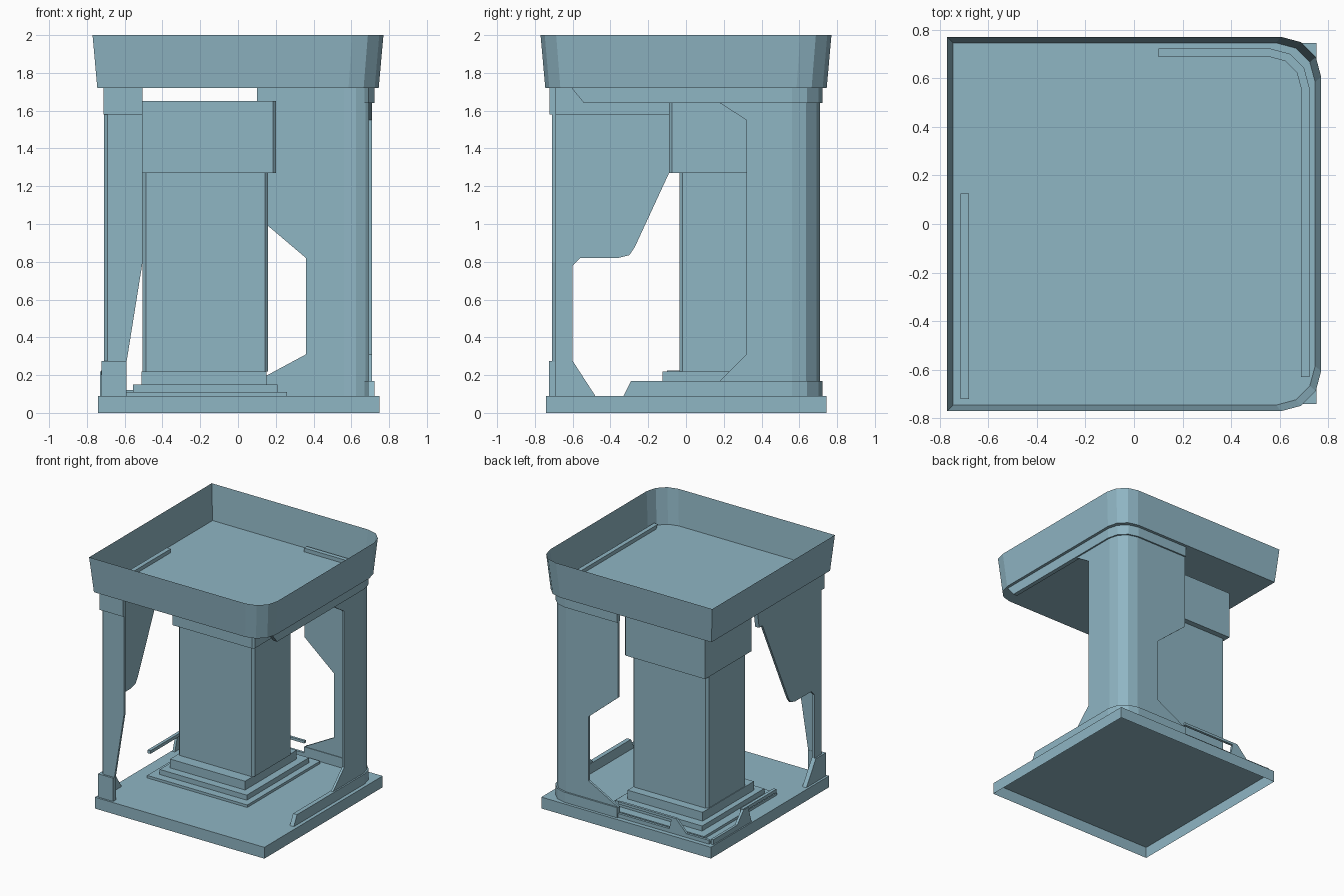
import bpy, bmesh, math

if "Cube" in bpy.data.objects:
    bpy.data.objects.remove(bpy.data.objects["Cube"])

mat = bpy.data.materials.new("steel_blue")
mat.diffuse_color = (0.275, 0.465, 0.55, 1.0)
mat.use_nodes = True
mat.node_tree.nodes["Principled BSDF"].inputs["Base Color"].default_value = mat.diffuse_color


def finish(name, bm):
    me = bpy.data.meshes.new(name)
    bm.to_mesh(me)
    bm.free()
    me.materials.append(mat)
    ob = bpy.data.objects.new(name, me)
    bpy.context.collection.objects.link(ob)
    return ob


def loft(name, low, high, top=True, bottom=True):
    """Join two matching loops of 3D points and cap the chosen ends."""
    bm = bmesh.new()
    a = [bm.verts.new(p) for p in low]
    b = [bm.verts.new(p) for p in high]
    n = len(a)
    for i in range(n):
        j = (i + 1) % n
        bm.faces.new((a[i], a[j], b[j], b[i]))
    if bottom:
        bm.faces.new(a[::-1])
    if top:
        bm.faces.new(b)
    bmesh.ops.recalc_face_normals(bm, faces=bm.faces)
    return finish(name, bm)


def prism(name, pts, z0, z1, **caps):
    return loft(name, [(x, y, z0) for x, y in pts], [(x, y, z1) for x, y in pts], **caps)


def box(name, x0, x1, y0, y1, z0, z1, cut=0.0, cut_left=True, **caps):
    """Box with optionally chamfered vertical edges."""
    c = cut
    right = [(x1 - c, y0), (x1, y0 + c), (x1, y1 - c), (x1 - c, y1)]
    left = [(x0 + c, y1), (x0, y1 - c), (x0, y0 + c), (x0 + c, y0)]
    if c == 0:
        right = [(x1, y0), (x1, y1)]
    if c == 0 or not cut_left:
        left = [(x0, y1), (x0, y0)]
    return prism(name, right + left, z0, z1, **caps)


def panel(name, axis, lo, hi, outline):
    """Upright plate; outline is (position along wall, z)."""
    def place(d):
        return [(d, s, z) if axis == "x" else (s, d, z) for s, z in outline]
    return loft(name, place(lo), place(hi))


def arc(c, r, a0, a1, n=3):
    return [(c[0] + r * math.cos(math.radians(a0 + (a1 - a0) * i / n)),
             c[1] + r * math.sin(math.radians(a0 + (a1 - a0) * i / n)))
            for i in range(n + 1)]


R = 0.56  # where the rounded wall corner begins


def corner(name, outer, thick, z0, z1):
    pts = arc((R, R), outer - R, 0, 90) + arc((R, R), outer - thick - R, 90, 0)
    return prism(name, pts, z0, z1)


# Base slab, hollow underneath
box("base", -0.74, 0.75, -0.74, 0.745, 0, 0.09, bottom=False)


# Open tray with thin flared walls, rounded on the right side
def tray_loop(h, r, z):
    pts = [(-h, h), (-h, -h)]
    pts += arc((h - r, -h + r), r, -90, 0) + arc((h - r, h - r), r, 0, 90)
    return [(x, y, z) for x, y in pts]


loft("tray", tray_loop(0.745, 0.16, 1.72), tray_loop(0.77, 0.165, 2.0), top=False)

# Central pillar, its head and stepped plinth
box("pillar", -0.505, 0.16, -0.035, 0.45, 0.22, 1.27, 0.017, top=False, bottom=False)
box("pillar_head", -0.515, 0.2, -0.09, 0.495, 1.27, 1.65, 0.015, cut_left=False)
box("plinth_top", -0.51, 0.15, -0.125, 0.52, 0.15, 0.22, bottom=False)
box("plinth_middle", -0.555, 0.21, -0.19, 0.59, 0.11, 0.15, bottom=False)
box("plinth_bottom", -0.62, 0.26, -0.255, 0.66, 0.09, 0.11, bottom=False)

# Large rounded corner wall, back right
W, T = 0.71, 0.018
corner("corner_wall", W, T, 0.17, 1.64)
panel("right_wall", "x", W - T, W,
      [(R, 0.17), (R, 1.64), (0.18, 1.64), (0.32, 1.55), (0.32, 0.31), (0.18, 0.17)])
panel("back_wall", "y", W - T, W,
      [(R, 0.17), (R, 1.64), (0.1, 1.64), (0.1, 1.04), (0.36, 0.82), (0.36, 0.31), (0.1, 0.17)])

# Collar under the tray and foot strip of the corner wall
C, CT = 0.722, 0.035
corner("corner_collar", C, CT, 1.64, 1.75)
panel("right_collar", "x", C - CT, C,
      [(R, 1.64), (R, 1.75), (-0.63, 1.75), (-0.54, 1.64)])
panel("back_collar", "y", C - CT, C, [(R, 1.64), (R, 1.75), (0.1, 1.75), (0.1, 1.64)])
corner("corner_foot", C, CT, 0.09, 0.17)
panel("right_foot", "x", C - CT, C, [(R, 0.09), (R, 0.17), (-0.29, 0.17), (-0.33, 0.09)])
panel("back_foot", "y", C - CT, C, [(R, 0.09), (R, 0.17), (0.1, 0.17), (0.1, 0.09)])

# Front left leg: two thin plates with a bevelled outer corner
panel("leg_side", "x", -W, -W + T,
      [(-0.69, 0.09), (-0.6, 0.09), (-0.6, 0.78), (-0.56, 0.82), (-0.36, 0.82),
       (-0.3, 0.835), (-0.27, 0.88), (0.1, 1.68), (0.1, 1.72), (-0.69, 1.72)])
panel("leg_front", "y", -W, -W + T,
      [(-0.69, 0.09), (-0.62, 0.09), (-0.59, 0.27), (-0.505, 0.8), (-0.505, 1.72), (-0.69, 1.72)])
prism("leg_corner", [(-W, -0.69), (-0.69, -W), (-0.69, -0.69)], 0.09, 1.72)

# Leg collar and flared foot
L = 0.713
panel("leg_collar_side", "x", -L, -L + CT,
      [(-0.72, 1.58), (0.1, 1.58), (0.125, 1.75), (-0.72, 1.75)])
panel("leg_collar_front", "y", -C, -C + CT,
      [(-L, 1.58), (-0.505, 1.58), (-0.505, 1.72), (-L, 1.72)])
panel("leg_foot_side", "x", -C, -C + CT,
      [(-0.725, 0.09), (-0.48, 0.09), (-0.6, 0.275), (-0.725, 0.275)])
panel("leg_foot_front", "y", -0.725, -0.725 + CT,
      [(-C, 0.09), (-0.59, 0.09), (-0.59, 0.275), (-C, 0.275)])

# Low kerbs and rails at the back left corner
box("left_rail", -0.725, -0.7, -0.1, 0.32, 0.2, 0.225)
box("back_rail", -0.38, 0.1, 0.69, 0.71, 0.195, 0.215)
panel("left_kerb", "x", -0.73, -0.71,
      [(0.22, 0.09), (0.7, 0.09), (0.7, 0.13), (0.4, 0.13), (0.32, 0.22), (0.26, 0.22)])
panel("back_kerb", "y", 0.69, 0.71,
      [(0.1, 0.09), (0.1, 0.12), (-0.35, 0.12), (-0.37, 0.215), (-0.41, 0.215),
       (-0.5, 0.12), (-0.7, 0.12), (-0.7, 0.09)])
